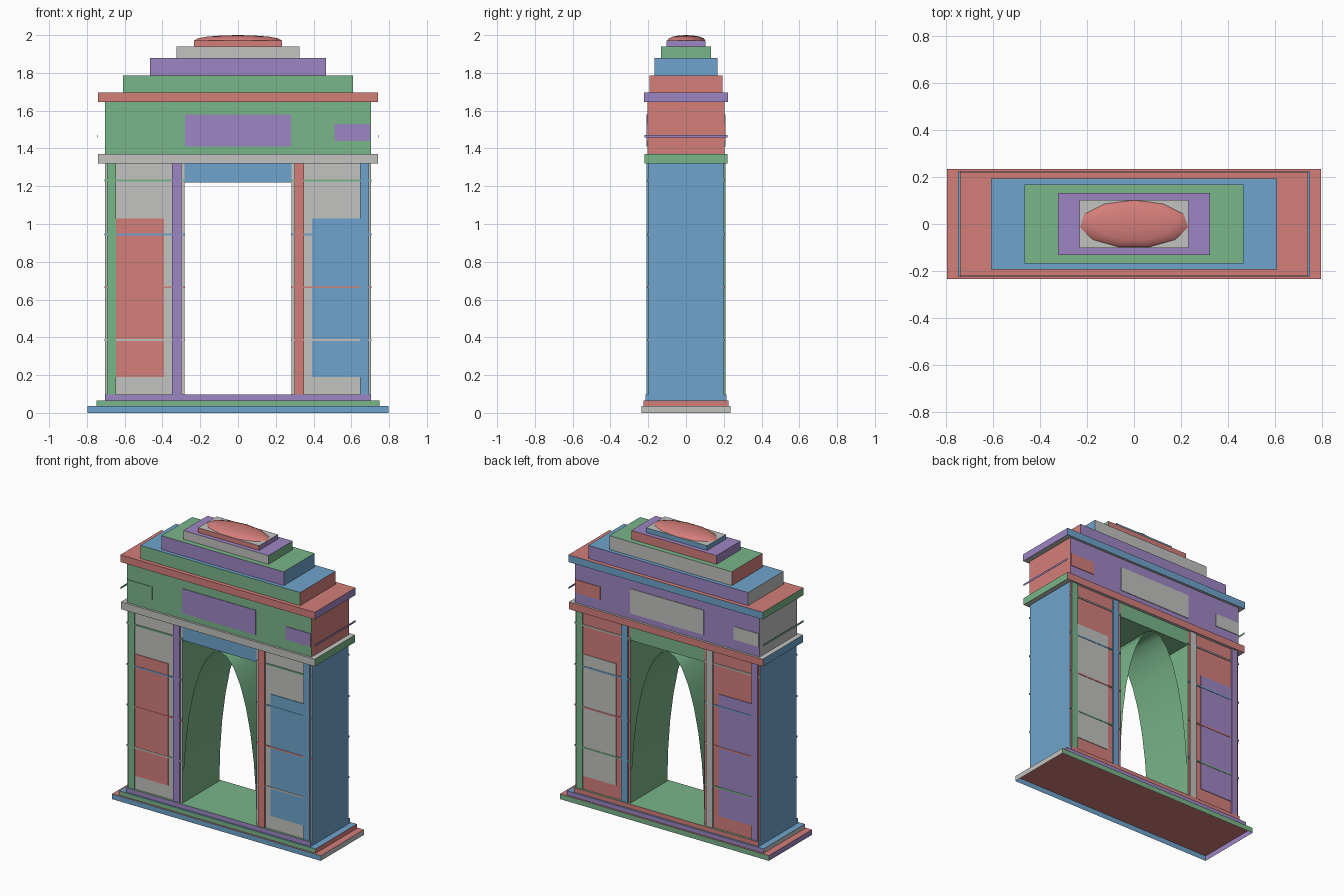
import bpy, bmesh, math

cube = bpy.data.objects.get("Cube")
if cube:
    bpy.data.objects.remove(cube)


def linear(c):
    c /= 255
    return c / 12.92 if c <= 0.04045 else ((c + 0.055) / 1.055) ** 2.4


def make_material(name, rgb):
    col = [linear(c) for c in rgb] + [1.0]
    m = bpy.data.materials.new(name)
    m.use_nodes = True
    m.diffuse_color = col
    bsdf = next(n for n in m.node_tree.nodes if n.type == 'BSDF_PRINCIPLED')
    bsdf.inputs["Base Color"].default_value = col
    return m


MATS = {
    'r': make_material("soft_red", (212, 126, 122)),
    'b': make_material("sky_blue", (112, 164, 204)),
    'g': make_material("leaf_green", (122, 182, 138)),
    'p': make_material("lilac", (158, 134, 196)),
    'w': make_material("pale_grey", (194, 194, 192)),
}
SIDES = ['front', 'right', 'back', 'left', 'top', 'bottom']


def side_of(n):
    """Index into SIDES for a face normal."""
    ax = max(range(3), key=lambda i: abs(n[i]))
    return {0: (3, 1), 1: (0, 2), 2: (5, 4)}[ax][n[ax] > 0]


def finish(name, bm, keys):
    me = bpy.data.meshes.new(name)
    bm.to_mesh(me)
    bm.free()
    for k in keys:
        me.materials.append(MATS[k])
    ob = bpy.data.objects.new(name, me)
    bpy.context.scene.collection.objects.link(ob)
    return ob


def box(name, x, y, z, colours):
    """Box from ranges; colours = front,right,back,left,top,bottom ('-' = open)."""
    if len(colours) == 1:
        colours *= 6
    keys = sorted(set(colours) - {'-'})
    bm = bmesh.new()
    bmesh.ops.create_cube(bm, size=1)
    for v in bm.verts:
        for i, (a, b) in enumerate((x, y, z)):
            v.co[i] = b if v.co[i] > 0 else a
    bm.normal_update()
    gone = []
    for f in bm.faces:
        k = colours[side_of(f.normal)]
        if k == '-':
            gone.append(f)
        else:
            f.material_index = keys.index(k)
    bmesh.ops.delete(bm, geom=gone, context='FACES')
    return finish(name, bm, keys)


def tier(name, hx, hy, z0, z1, colours):
    return box(name, (-hx, hx), (-hy, hy), (z0, z1), colours)


def plate(name, face, x0, x1, z0, z1, proud, colour, depth=0.2):
    """Thin plate on the front (-1) or back (+1) wall."""
    ys = sorted((face * (depth - 0.001), face * (depth + proud)))
    return box(name, (x0, x1), ys, (z0, z1), colour)


# Stepped base, open underneath
tier("base_step_lower", 0.797, 0.235, 0.0, 0.036, "bwgpr-")
tier("base_step_middle", 0.75, 0.225, 0.036, 0.066, "grpwb-")
tier("base_step_upper", 0.705, 0.215, 0.066, 0.097, "pbrbg-")

# Two piers and the lintel over the opening
box("pier_right", (-0.705, -0.283), (-0.2, 0.2), (0.097, 1.32), "wgrb--")
box("pier_left", (0.283, 0.705), (-0.2, 0.2), (0.097, 1.32), "wbrg--")
box("lintel", (-0.283, 0.283), (-0.2, 0.2), (1.22, 1.32), "b-g--g")

# Thin arched vault inside the opening
bm = bmesh.new()
rows = []
for i in range(17):
    a = math.pi * i / 16
    rows.append([bm.verts.new((0.282 * math.cos(a), y, 0.097 + 1.12 * math.sin(a)))
                 for y in (-0.2, 0.2)])
for p, q in zip(rows, rows[1:]):
    f = bm.faces.new((p[0], p[1], q[1], q[0]))
    f.smooth = True
finish("arch_vault", bm, ['g'])

# Pier decoration: (outer strip, panel, inner strip) colours per face and side
PIER = {(-1, -1): "grp", (-1, 1): "bbr", (1, 1): "gwb", (1, -1): "ppw"}
BANDS = [(0.385, 'w', 'g'), (0.665, 'r', 'r'), (0.945, 'b', 'b'), (1.23, 'g', 'w')]
for (face, sx), (outer, panel, inner) in PIER.items():
    tag = ("front" if face < 0 else "back") + ("_right" if sx < 0 else "_left")

    def span(a, b):
        return sorted((sx * a, sx * b))
    plate("outer_strip_" + tag, face, *span(0.645, 0.693), 0.097, 1.32, 0.009, outer)
    plate("inner_strip_" + tag, face, *span(0.3, 0.349), 0.097, 1.32, 0.009, inner)
    plate("pier_panel_" + tag, face, *span(0.391, 0.645), 0.19, 1.03, 0.004, panel)
    for n, (z, fc, bc) in enumerate(BANDS):
        plate(f"band_{n}_{tag}", face, *span(0.281, 0.708), z - 0.005, z + 0.005,
              0.0065, fc if face < 0 else bc)

# Slab, attic block and cornice
tier("architrave_slab", 0.74, 0.22, 1.32, 1.37, "wgrbww")
tier("attic_block", 0.705, 0.205, 1.37, 1.645, "grpw--")
tier("cornice", 0.742, 0.222, 1.645, 1.695, "rpbgrw")

# Attic panels: centre, +x side, -x side
for face, tag, cols in ((-1, "front", "ppg"), (1, "back", "wrw")):
    for part, x0, x1, z0, z1, c in (("centre", -0.28, 0.28, 1.41, 1.58, cols[0]),
                                    ("left", 0.51, 0.7, 1.44, 1.53, cols[1]),
                                    ("right", -0.7, -0.51, 1.44, 1.53, cols[2])):
        plate(f"attic_panel_{part}_{tag}", face, x0, x1, z0, z1, 0.004, c, 0.205)

# Slender trim slats standing off the attic ends
for sx, tag, c in ((1, "left", 'p'), (-1, "right", 'g')):
    xs = sorted((sx * 0.741, sx * 0.743))
    box("attic_trim_" + tag, xs, (-0.22, 0.22), (1.459, 1.472), c)

# Stepped roof
tier("roof_step_1", 0.61, 0.194, 1.695, 1.785, "grpwb-")
tier("roof_step_2", 0.467, 0.168, 1.785, 1.88, "pbwrg-")
tier("roof_step_3", 0.325, 0.132, 1.88, 1.94, "wgrpp-")
tier("roof_step_4", 0.233, 0.102, 1.94, 1.972, "rpbbw-")

# Shallow oval dome
bm = bmesh.new()
bmesh.ops.create_uvsphere(bm, u_segments=11, v_segments=8, radius=1)
for v in bm.verts:
    v.co = (0.233 * v.co.x, 0.102 * v.co.y, 1.972 + 0.028 * v.co.z)
low = [v for v in bm.verts if v.co.z < 1.971]
bmesh.ops.delete(bm, geom=low, context='VERTS')
for f in bm.faces:
    f.smooth = True
finish("dome", bm, ['r'])
